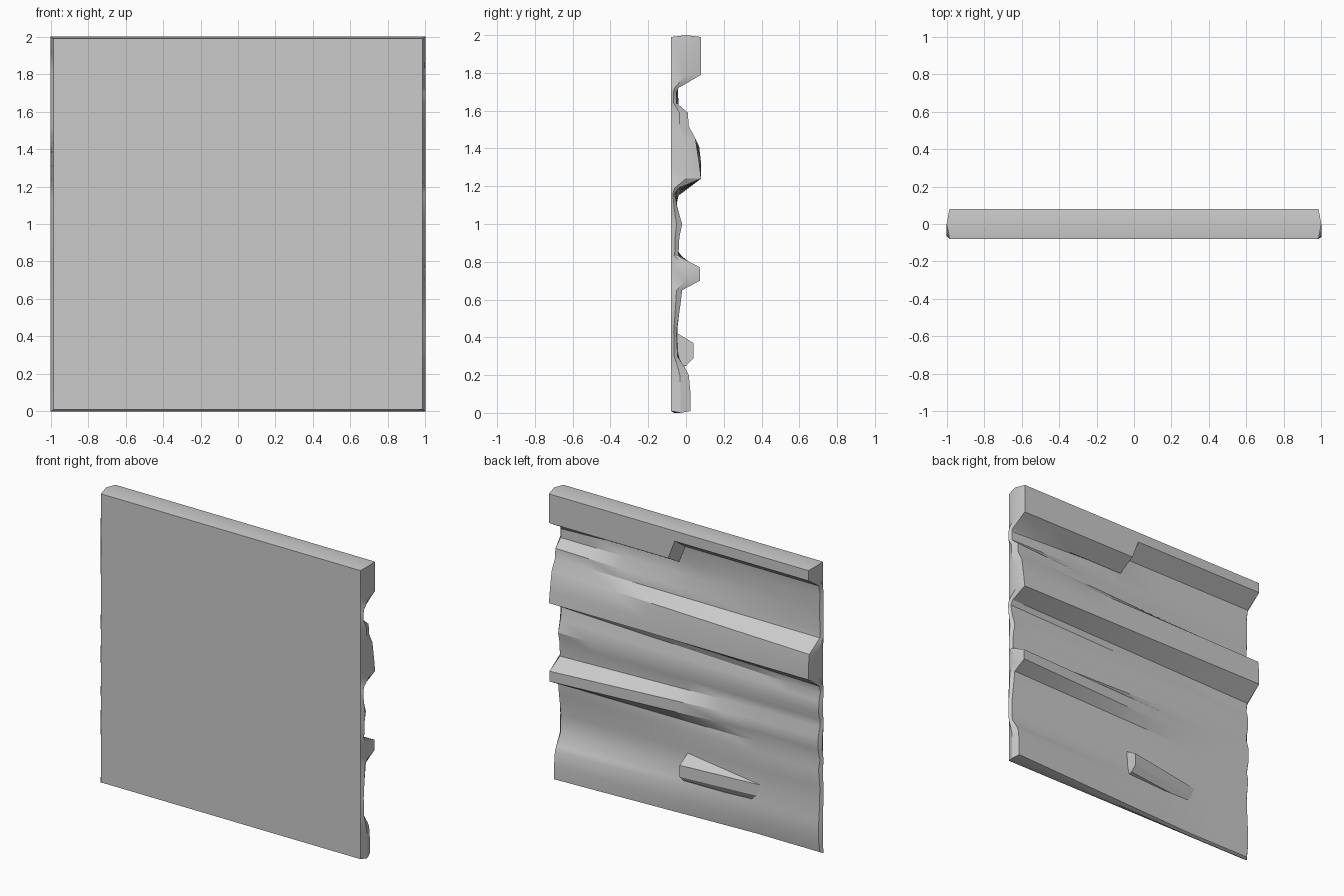
import bpy, bmesh

if "Cube" in bpy.data.objects:
    bpy.data.objects.remove(bpy.data.objects["Cube"])

FRONT, RIM = -0.08, 0.015

grey = bpy.data.materials.new("stone_grey")
grey.use_nodes = True
colour = (0.6, 0.6, 0.6, 1)
grey.diffuse_color = colour
grey.node_tree.nodes["Principled BSDF"].inputs["Base Color"].default_value = colour


def finish(bm, name):
    bmesh.ops.recalc_face_normals(bm, faces=bm.faces)
    mesh = bpy.data.meshes.new(name)
    bm.to_mesh(mesh)
    bm.free()
    mesh.materials.append(grey)
    obj = bpy.data.objects.new(name, mesh)
    bpy.context.collection.objects.link(obj)
    bpy.ops.object.select_all(action="DESELECT")
    obj.select_set(True)
    bpy.context.view_layer.objects.active = obj
    bpy.ops.object.shade_smooth_by_angle(angle=0.5)
    return obj


def clamp(value):
    return max(0.0, min(1.0, value))


# Back relief: each row is (z, y) at the left end, then (z, y) at the right end
lintel = [(1.99, .08, 1.99, .08), (1.79, .08, 1.92, .08), (1.72, -.04, 1.84, -.035)]
upper_ledges = [
    (1.7, -.05, 1.78, -.045), (1.64, -.05, 1.64, -.04), (1.59, .01, 1.52, -.05),
    (1.52, .015, 1.48, -.045), (1.45, .05, 1.41, .07), (1.32, .07, 1.32, .08),
    (1.24, .08, 1.24, .08), (1.19, -.04, 1.15, -.04), (1.16, -.06, 1.1, -.05),
    (1.08, -.045, 1.05, -.035), (1, -.02, .97, -.03), (.93, -.035, .92, -.045)]
lower_ledges = [
    (.83, -.04, .87, -.045), (.77, .075, .8, -.025), (.7, .075, .72, -.025),
    (.65, -.02, .64, -.045), (.57, -.03, .58, -.03), (.43, -.05, .45, -.045),
    (.3, -.045, .33, -.04), (.23, 0, .24, -.035), (.2, .015, .2, -.03),
    (.1, .025, .1, -.03), (.01, .025, .01, -.045)]

# How quickly each band changes from the left shape to the right shape
bands = [(lintel, lambda x: clamp((.08 - x) / .05)),
         (upper_ledges, lambda x: (1 - x) / 2),
         (lower_ledges, lambda x: clamp((1 - x) / 1.5))]


def section(x):
    for rows, blend in bands:
        t = blend(x)
        for zl, yl, zr, yr in rows:
            yield yl + (yr - yl) * t, zl + (zr - zl) * t


# Panel: relief sheet, rounded rim, flat front
end = 1 - RIM
stations = [end, .75, .5, .25, .08, .03, -.25, -.5, -.75, -end]
bm = bmesh.new()
grid = [[bm.verts.new((x, y, z)) for y, z in section(x)] for x in stations]
for a, b in zip(grid, grid[1:]):
    for k in range(len(a) - 1):
        bm.faces.new((a[k], a[k + 1], b[k + 1], b[k]))


def extrude_rim():
    edges = [e for e in bm.edges if e.is_boundary]
    new = bmesh.ops.extrude_edge_only(bm, edges=edges)["geom"]
    return [v for v in new if isinstance(v, bmesh.types.BMVert)]


for v in extrude_rim():
    v.co.y = (v.co.y + FRONT) / 2
    if abs(v.co.x) > end - .001:
        v.co.x = 1 if v.co.x > 0 else -1
    if v.co.z > 1.98:
        v.co.z = 2
    elif v.co.z < .02:
        v.co.z = 0
for v in extrude_rim():
    v.co.y = FRONT
    v.co.x = max(-end, min(end, v.co.x))
    v.co.z = max(.01, min(1.99, v.co.z))
bmesh.ops.holes_fill(bm, edges=[e for e in bm.edges if e.is_boundary], sides=0)
finish(bm, "relief_panel")

# Small tapering ledge low on the back
outline = [(-.06, .43), (.04, .37), (.04, .29), (0, .25), (-.06, .24)]
bm = bmesh.new()
thick = [bm.verts.new((.02, y, z)) for y, z in outline]
thin = [bm.verts.new((-.6, -.06 + (y + .06) * .1, z - .02)) for y, z in outline]
bm.faces.new(thick)
bm.faces.new(thin[::-1])
for k in range(len(outline)):
    n = (k + 1) % len(outline)
    bm.faces.new((thick[k], thin[k], thin[n], thick[n]))
finish(bm, "small_ledge")
